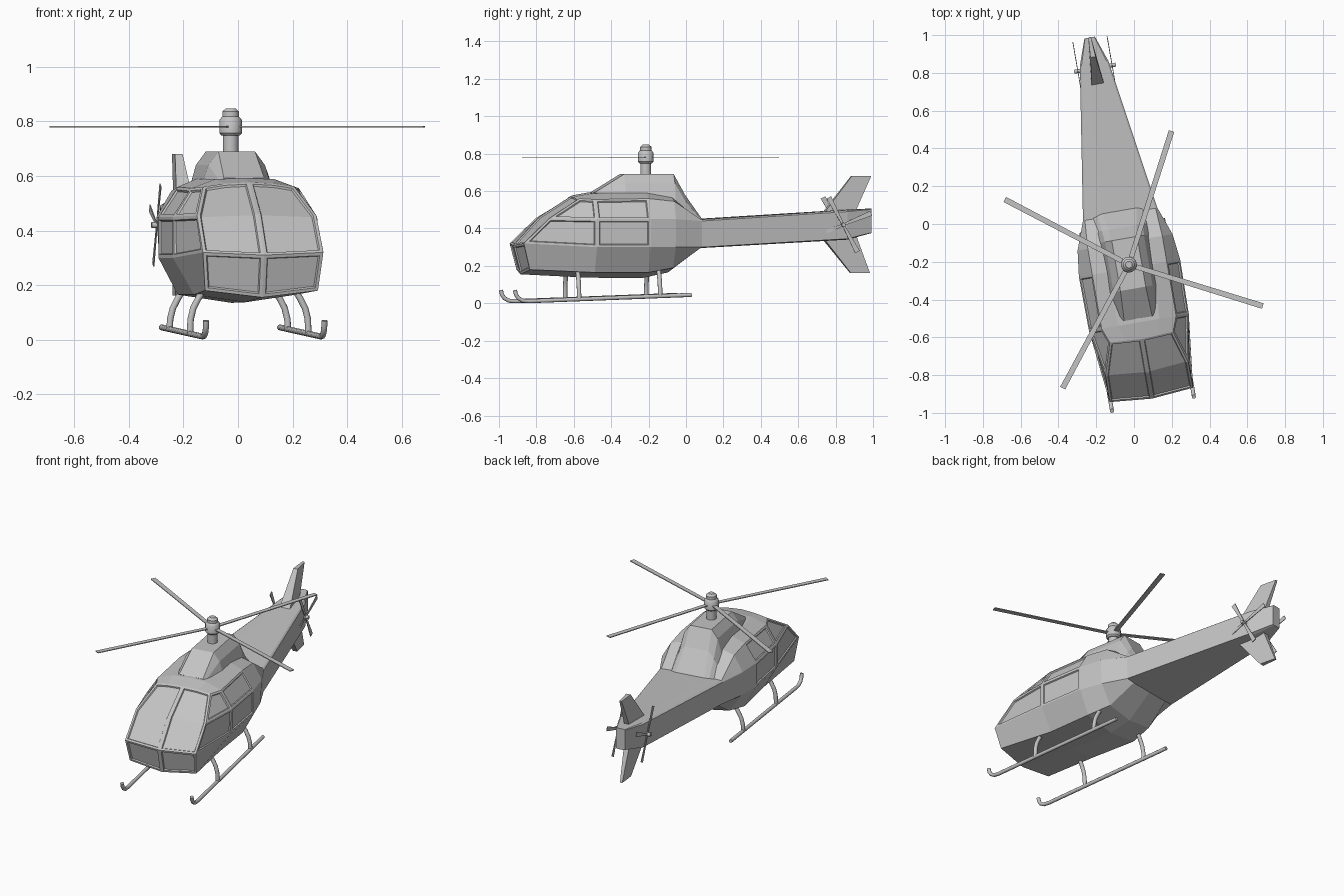
import bpy, bmesh, math
from mathutils import Matrix, Vector

cube = bpy.data.objects.get("Cube")
if cube:
    bpy.data.objects.remove(cube)

# The whole aircraft is turned about the rotor axis
PLACE = Matrix.Translation((-0.027, -0.215, 0)) @ Matrix.Rotation(math.radians(9.8), 4, 'Z')

grey = bpy.data.materials.new("light_grey")
grey.use_nodes = True
grey.diffuse_color = (0.55, 0.55, 0.55, 1)
grey.node_tree.nodes["Principled BSDF"].inputs["Base Color"].default_value = grey.diffuse_color


def finish(name, bm, smooth=False):
    bmesh.ops.recalc_face_normals(bm, faces=bm.faces)
    bm.transform(PLACE)
    me = bpy.data.meshes.new(name)
    bm.to_mesh(me)
    bm.free()
    me.materials.append(grey)
    ob = bpy.data.objects.new(name, me)
    bpy.context.collection.objects.link(ob)
    if smooth:
        bpy.ops.object.select_all(action='DESELECT')
        ob.select_set(True)
        bpy.context.view_layer.objects.active = ob
        bpy.ops.object.shade_smooth_by_angle(angle=math.radians(40))
    return ob


def mirrored_ring(bm, half):
    """Closed ring from a half section, mirrored over x."""
    pts = list(half) + [(-x, y, z) for x, y, z in reversed(half) if x > 0]
    return [bm.verts.new(p) for p in pts]


def bridge(bm, a, b):
    n = len(a)
    return [bm.faces.new((a[i], a[(i + 1) % n], b[(i + 1) % n], b[i])) for i in range(n)]


def station(y, *xz):
    return [(x, y, z) for x, z in xz]


# Fuselage: keel, chine, belly, waist, shoulder, roof edge, roof centre
nose = [(0, -.68, .155), (.21, -.665, .18), (.224, -.70, .32), (.222, -.56, .455),
        (.17, -.39, .56), (.09, -.395, .572), (0, -.40, .577)]
sections = [
    nose,
    station(-.31, (0, .137), (.19, .165), (.268, .30), (.268, .45), (.20, .555), (.11, .588), (0, .593)),
    station(-.02, (0, .135), (.20, .165), (.272, .30), (.272, .45), (.20, .56), (.13, .59), (0, .593)),
    station(.12, (0, .165), (.17, .19), (.245, .30), (.255, .45), (.20, .545), (.13, .565), (0, .57)),
    station(.27, (0, .295), (.14, .295), (.195, .30), (.20, .44), (.19, .447), (.10, .45), (0, .45)),
    station(1.08, (0, .34), (.055, .34), (.077, .345), (.077, .49), (.068, .497), (.03, .50), (0, .50)),
    station(1.22, (0, .375), (.02, .375), (.028, .378), (.028, .502), (.025, .505), (.01, .507), (0, .507)),
]
bm = bmesh.new()
rings = [mirrored_ring(bm, s) for s in sections]
bands = [bridge(bm, a, b) for a, b in zip(rings, rings[1:])]
bm.faces.new(rings[-1])

# Glazed nose: two lower panes and two folded windscreen panes
r = rings[0]
belly_mid = bm.verts.new((0, -.72, .31))
waist_mid = bm.verts.new((0, -.58, .462))
panes = []
for chine, belly, waist, shoulder, edge in ((1, 2, 3, 4, 5), (11, 10, 9, 8, 7)):
    low = bm.faces.new((r[0], r[chine], r[belly], belly_mid))
    mid = bm.faces.new((belly_mid, r[belly], r[waist], waist_mid))
    top = bm.faces.new((waist_mid, r[waist], r[shoulder], r[edge], r[6]))
    panes += [[low], [mid, top]]

# Door windows and door panels on both sides
for band in bands[:2]:
    for i in (2, 3, 8, 9):
        panes.append([band[i]])
bmesh.ops.recalc_face_normals(bm, faces=bm.faces)
for pane in panes:
    bmesh.ops.inset_region(bm, faces=pane, thickness=.012, use_even_offset=True)
    bmesh.ops.inset_region(bm, faces=pane, thickness=.004, depth=-.007, use_even_offset=True)
finish("fuselage", bm)

# Engine cowling on the roof
bm = bmesh.new()
cowl = [
    station(-.29, (.10, .57), (.09, .58), (.075, .592)),
    station(-.13, (.13, .57), (.105, .64), (.068, .69)),
    station(.14, (.13, .55), (.105, .64), (.068, .69)),
    station(.20, (.14, .48), (.11, .54), (.075, .58)),
    station(.29, (.15, .43), (.12, .44), (.09, .45)),
]
rings = [mirrored_ring(bm, s) for s in cowl]
for a, b in zip(rings, rings[1:]):
    bridge(bm, a, b)
bm.faces.new(rings[0])
bm.faces.new(rings[-1])
finish("engine_cowling", bm)


# Tail fins: tapered in thickness from root to tip
def fin(name, root, tip, root_half, tip_half):
    bm = bmesh.new()
    half_sections = [(root, root_half), (tip, tip_half)]
    loops = []
    for (front, back, z), h in half_sections:
        loops.append([bm.verts.new(p) for p in
                      ((-h, front, z), (h, front, z), (h * .5, back, z), (-h * .5, back, z))])
    bridge(bm, *loops)
    for loop in loops:
        bm.faces.new(loop)
    finish(name, bm)


fin("upper_fin", (.96, 1.13, .48), (1.115, 1.222, .68), .034, .014)
fin("lower_fin", (.95, 1.14, .36), (1.11, 1.215, .162), .034, .014)


# Rotor mast and hub as turned profiles
def turned(name, profile, segments, matrix=Matrix()):
    bm = bmesh.new()
    loops = [[bm.verts.new((rad * math.cos(t), rad * math.sin(t), z))
              for t in (math.tau * k / segments for k in range(segments))] for rad, z in profile]
    for a, b in zip(loops, loops[1:]):
        bridge(bm, a, b)
    bm.faces.new(loops[0])
    bm.faces.new(loops[-1])
    bm.transform(matrix)
    finish(name, bm, True)


turned("rotor_mast", [(.029, .67), (.029, .76)], 16)
turned("rotor_hub", [(.034, .748), (.042, .757), (.042, .805), (.034, .815),
                     (.031, .818), (.031, .836), (.018, .848)], 16)


# Blades: thin tapered plates set around a hub
def blades(name, angles, length, root, tip, thick, matrix):
    bm = bmesh.new()
    for angle in angles:
        turn = matrix @ Matrix.Rotation(math.radians(angle), 4, 'Z')
        loops = [[bm.verts.new(turn @ Vector((x, s * w, s2 * thick / 2)))
                  for s, s2 in ((-1, -1), (1, -1), (1, 1), (-1, 1))]
                 for x, w in ((.005, root), (length, tip))]
        bridge(bm, *loops)
        for loop in loops:
            bm.faces.new(loop)
    finish(name, bm)


blades("main_rotor_blades", (-27, 62.5, 142.5, 232), .742, .013, .015, .005,
       Matrix.Translation((0, 0, .781)))

for side, label in ((1, "left"), (-1, "right")):
    # Tail rotor
    upright = Matrix.Translation((side * .092, 1.055, .42)) @ Matrix.Rotation(math.pi / 2, 4, 'Y')
    blades(label + "_tail_rotor", (28, 112, 208, 292), .165, .006, .014, .004, upright)
    turned(label + "_tail_rotor_hub", [(.011, -.02), (.011, .02)], 10, upright)

    # Landing gear from bent tubes
    def tube(name, pts, radius):
        bm = bmesh.new()
        pts = [Vector((side * x, y, z)) for x, y, z in pts]
        loops = []
        for i, p in enumerate(pts):
            ahead = pts[min(i + 1, len(pts) - 1)] - p
            behind = p - pts[max(i - 1, 0)]
            turn = (ahead.normalized() + behind.normalized()).to_track_quat('Z', 'X')
            loops.append([bm.verts.new(p + turn @ Vector((radius * math.cos(t), radius * math.sin(t), 0)))
                          for t in (math.tau * k / 10 for k in range(10))])
        for a, b in zip(loops, loops[1:]):
            bridge(bm, a, b)
        bm.faces.new(loops[0])
        bm.faces.new(loops[-1])
        finish(name, bm, True)

    tube(label + "_skid", [(.22, .21, .045), (.22, -.67, .0115), (.22, -.705, .014),
                           (.22, -.73, .028), (.22, -.742, .046), (.22, -.748, .07)], .011)
    for y, foot, place in ((-.40, .02, "front"), (.04, .038, "rear")):
        tube(f"{label}_{place}_strut", [(.165, y, .19), (.19, y, .15), (.208, y, .115),
                                        (.218, y, .075), (.22, y, foot)], .012)
